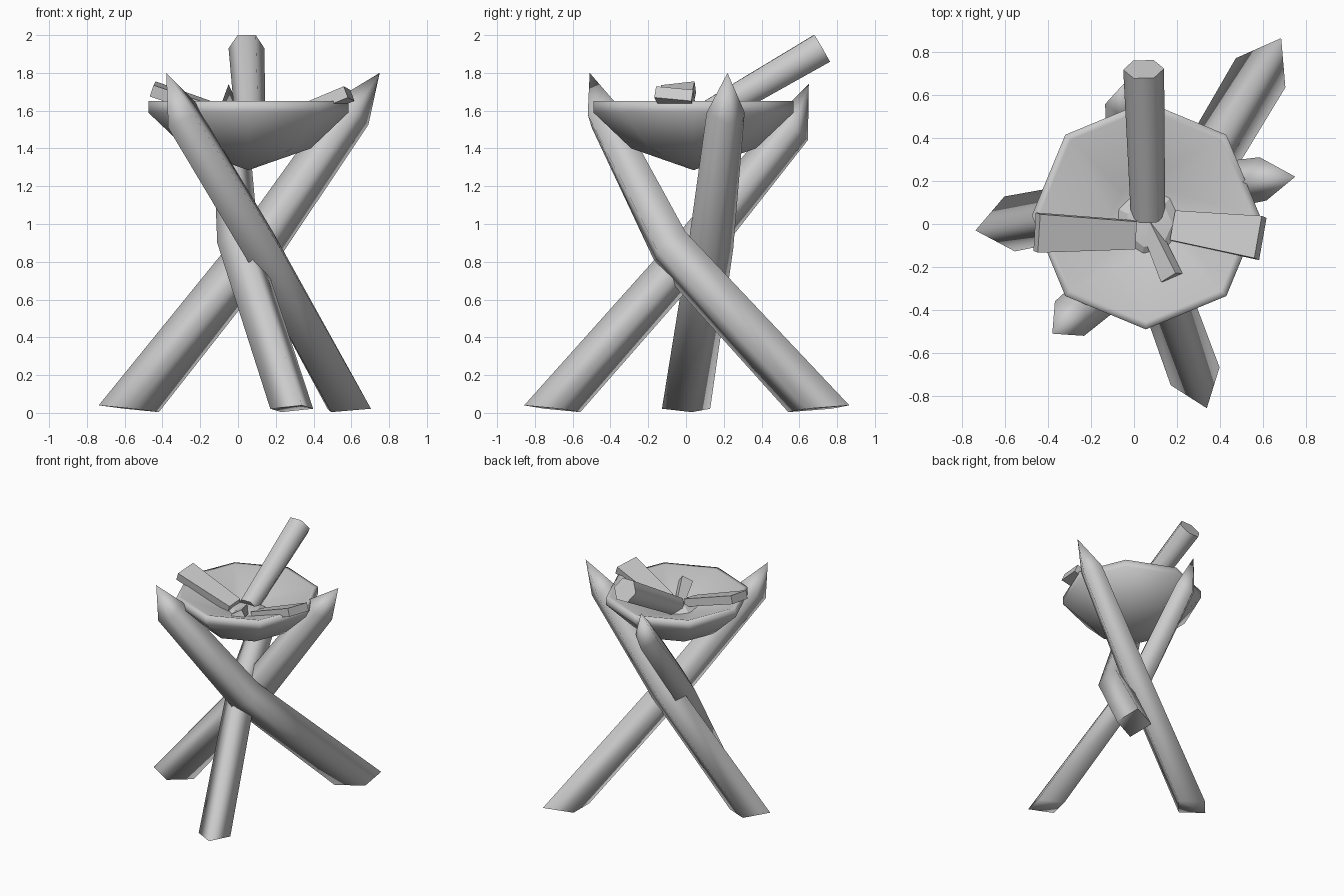
import bpy, bmesh
from math import sin, cos, pi, radians
from mathutils import Vector

cube = bpy.data.objects.get("Cube")
if cube:
    bpy.data.objects.remove(cube, do_unlink=True)

grey = bpy.data.materials.new("plain grey")
grey.use_nodes = True
grey.diffuse_color = (0.6, 0.6, 0.6, 1)
grey.node_tree.nodes["Principled BSDF"].inputs["Base Color"].default_value = (0.6, 0.6, 0.6, 1)


def finish(name, bm, angle):
    bmesh.ops.recalc_face_normals(bm, faces=bm.faces)
    mesh = bpy.data.meshes.new(name)
    bm.to_mesh(mesh)
    bm.free()
    mesh.materials.append(grey)
    obj = bpy.data.objects.new(name, mesh)
    bpy.context.collection.objects.link(obj)
    bpy.ops.object.select_all(action='DESELECT')
    obj.select_set(True)
    bpy.context.view_layer.objects.active = obj
    bpy.ops.object.shade_smooth_by_angle(angle=radians(angle))


def bridge(bm, a, b):
    n = len(a)
    for i in range(n):
        bm.faces.new((a[i], a[(i + 1) % n], b[(i + 1) % n], b[i]))


def beam(name, path, sizes, sides=4, turn=0.0, roll=0.0, tip=None, grounded=False, angle=65):
    """Loft a polygon section along a path; sizes are (half width, half height)."""
    bm = bmesh.new()
    pts = [Vector(p) for p in path]
    rings = []
    for k, p in enumerate(pts):
        before, after = pts[max(k - 1, 0)], pts[min(k + 1, len(pts) - 1)]
        axis = (after - before).normalized()
        side = axis.cross(Vector((0, 0, 1))).normalized()
        up = side.cross(axis)
        side, up = side * cos(roll) + up * sin(roll), up * cos(roll) - side * sin(roll)
        w, h = sizes[k]
        ring = []
        for i in range(sides):
            a = turn + 2 * pi * i / sides
            v = p + side * w * sin(a) + up * h * cos(a)
            if grounded and k == 0:
                # slide along the axis to a nearly level foot cut
                v += axis * ((0.022 + 0.018 * cos(a) - v.z) / axis.z)
            ring.append(bm.verts.new(v))
        rings.append(ring)
    for a, b in zip(rings, rings[1:]):
        bridge(bm, a, b)
    bm.faces.new(rings[0])
    if tip:
        point = bm.verts.new(tip)
        last = rings[-1]
        for i in range(sides):
            bm.faces.new((last[i], last[(i + 1) % sides], point))
    else:
        bm.faces.new(rings[-1])
    finish(name, bm, angle)


def turned(name, profile, center, sides, angle):
    """Revolve (radius, z) points; zero radius makes a pole vertex."""
    bm = bmesh.new()
    rings = []
    for r, z in profile:
        count = sides if r else 1
        rings.append([bm.verts.new((center[0] + r * cos(2 * pi * i / sides),
                                    center[1] + r * sin(2 * pi * i / sides), z))
                      for i in range(count)])
    for a, b in zip(rings, rings[1:]):
        if len(a) == len(b):
            bridge(bm, a, b)
        else:
            pole, ring = (a[0], b) if len(a) == 1 else (b[0], a)
            for i in range(sides):
                bm.faces.new((pole, ring[i], ring[(i + 1) % sides]))
    finish(name, bm, angle)


# Three crossed, sharpened four-sided legs: foot, bend, shoulder, point, thickness
legs = {
    "left_leaning_leg": ((-0.58, 0.0, 0.02), (0.1, 0.13, 0.87), (0.6, 0.21, 1.59), (0.75, 0.22, 1.80), 1.0),
    "back_leaning_leg": ((0.285, -0.71, 0.02), (0.0, 0.07, 0.9), (-0.04, 0.565, 1.51), (-0.05, 0.65, 1.74), 0.93),
    "front_leaning_leg": ((0.59, 0.705, 0.02), (0.125, -0.08, 0.87), (-0.30, -0.44, 1.58), (-0.38, -0.51, 1.80), 1.03),
}
for name, (foot, bend, shoulder, point, t) in legs.items():
    sizes = [(w * t, h * t) for w, h in ((0.13, 0.137), (0.122, 0.128), (0.102, 0.112))]
    beam(name, (foot, bend, shoulder), sizes, tip=point, grounded=True, angle=100)

# Eight-sided fire bowl with a thin rim and shallow inside
turned("fire_bowl",
       ((0, 1.285), (0.33, 1.40), (0.53, 1.59), (0.53, 1.65),
        (0.495, 1.65), (0.16, 1.53), (0, 1.50)),
       (0.055, 0.04), 8, 95)

# Ash heap in the middle of the bowl
turned("ash_heap", ((0.18, 1.51), (0.11, 1.555), (0, 1.565)), (0.07, 0.0), 7, 20)

# Long log sticking out at the back
beam("long_log", ((0.065, 0.04, 1.535), (0.045, 0.72, 1.93)),
     ((0.08, 0.08), (0.095, 0.095)), sides=6, turn=pi / 6)

# Split firewood pieces: inner end, outer end, end sizes, roll
firewood = {
    "right_firewood": ((0.0, -0.05, 1.56), (-0.452, -0.04, 1.715), (0.065, 0.03), (0.09, 0.032), 0.12),
    "left_firewood": ((0.19, -0.01, 1.53), (0.588, -0.065, 1.69), (0.07, 0.03), (0.10, 0.032), 0.1),
    "front_firewood": ((0.07, -0.01, 1.53), (0.175, -0.25, 1.60), (0.03, 0.03), (0.045, 0.03), -0.5),
}
for name, (inner, outer, a, b, roll) in firewood.items():
    sizes = [(w * 2 ** 0.5, h * 2 ** 0.5) for w, h in (a, b)]
    beam(name, (inner, outer), sizes, turn=pi / 4, roll=roll, angle=30)
